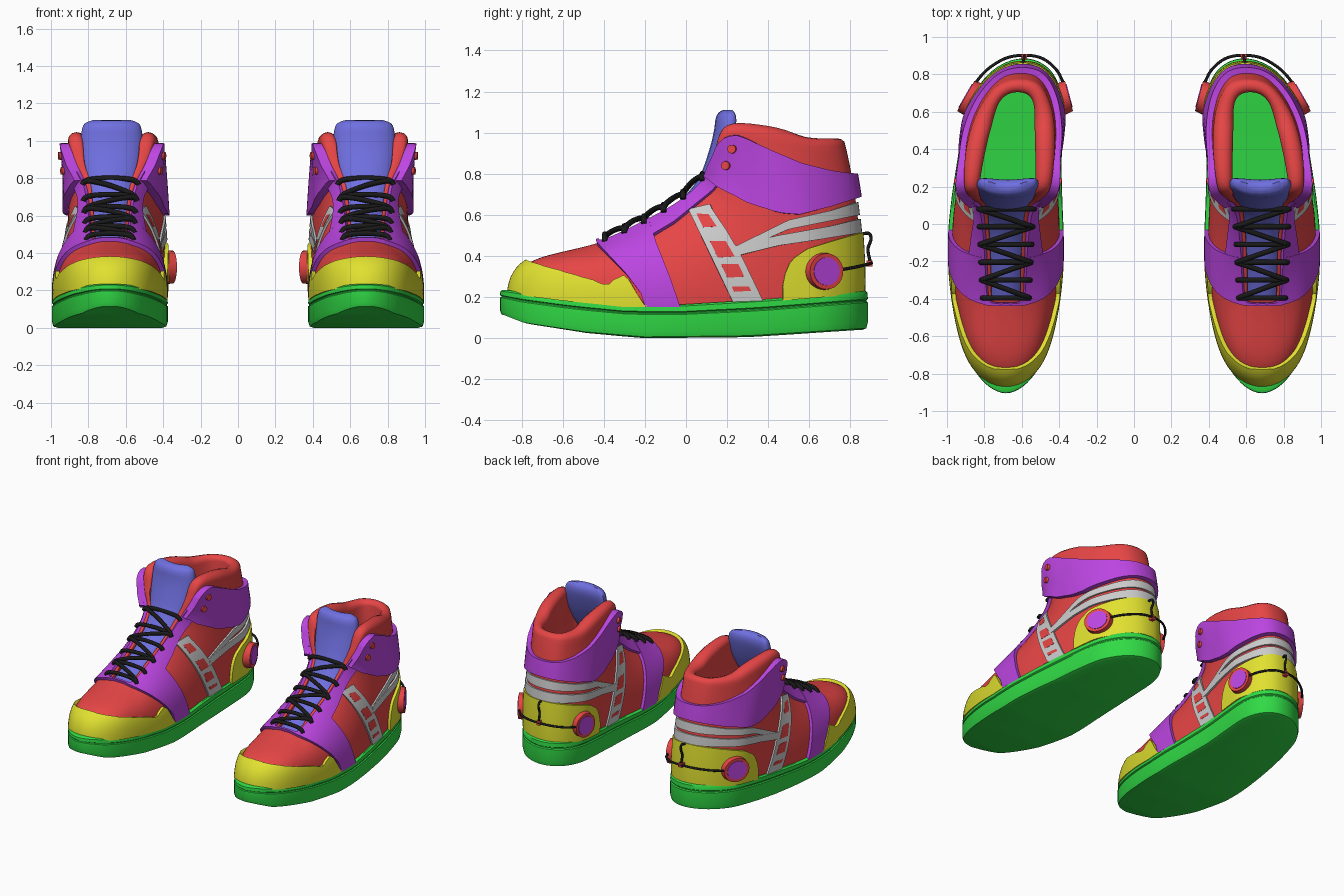
import bpy, bmesh, math
from mathutils import Vector as V, Matrix
from mathutils.bvhtree import BVHTree
from mathutils.geometry import interpolate_bezier

if "Cube" in bpy.data.objects:
    bpy.data.objects.remove(bpy.data.objects["Cube"])

COL = dict(red=(.8, .06, .06, 1), green=(.03, .7, .06, 1), yellow=(.75, .75, .03, 1),
           purple=(.5, .06, .75, 1), blue=(.16, .16, .75, 1), black=(.01, .01, .01, 1))
MATS = {}
for key, rgba in COL.items():
    MATS[key] = bpy.data.materials.new(key)
    MATS[key].diffuse_color = rgba


def cx(y):  # curved centre line of the right shoe
    return .685 - .095 * (max(0, y + .1) / .98) ** 2


def interp(poly, v):
    if v <= poly[0][0]:
        return poly[0][1]
    for (a, p), (b, q) in zip(poly, poly[1:]):
        if v <= b:
            return p + (q - p) * (v - a) / (b - a)
    return poly[-1][1]


def spline(pts, per, neg=0):  # Catmull-Rom; first `neg` columns mirror at the ends
    ghost = lambda p: [-c if k < neg else c for k, c in enumerate(p)]
    q = [ghost(pts[1])] + [list(p) for p in pts] + [ghost(pts[-2])]
    out = []
    for a, b, c, d in zip(q, q[1:], q[2:], q[3:]):
        for k in range(per):
            t = k / per
            out.append([.5 * (2 * j + (l - i) * t + (2 * i - 5 * j + 4 * l - m) * t * t
                        + (3 * j - i - 3 * l + m) * t ** 3) for i, j, l, m in zip(a, b, c, d)])
    return out + [list(pts[-1])]


def loft(rings, caps=False):
    bm = bmesh.new()
    vs = [[bm.verts.new(p) for p in r] for r in rings]
    n = len(vs[0])
    for a, b in zip(vs, vs[1:]):
        for i in range(n):
            k = (i + 1) % n
            bm.faces.new((a[i], a[k], b[k], b[i]))
    if caps:
        for r in (vs[0], vs[-1]):
            for i in range(n // 2):
                f = list(dict.fromkeys((r[i], r[i + 1], r[-(i + 1)], r[-i])))
                bm.faces.new(f if r is vs[-1] else f[::-1])
        bmesh.ops.recalc_face_normals(bm, faces=bm.faces)
    bm.normal_update()
    return bm


def add_object(name, data, colour):
    if colour:
        data.materials.append(MATS[colour])
    bpy.context.collection.objects.link(bpy.data.objects.new(name, data))


def publish(bm, name, colour):  # bend to the centre line, then make both shoes
    for v in bm.verts:
        v.co.x += cx(v.co.y)
    me = bpy.data.meshes.new("right_" + name)
    bm.to_mesh(me)
    left = me.copy()
    left.transform(Matrix.Scale(-1, 4, (1, 0, 0)))
    left.flip_normals()
    add_object("right_" + name, me, colour)
    add_object("left_" + name, left, colour)
    bm.free()


def tubes(name, colour, paths, r):
    for side, s in (("right_", 1), ("left_", -1)):
        cu = bpy.data.curves.new(side + name, 'CURVE')
        cu.dimensions, cu.bevel_depth, cu.bevel_resolution, cu.use_fill_caps = '3D', r, 2, True
        for path in paths:
            pts = spline(path, 5)
            sp = cu.splines.new('POLY')
            sp.points.add(len(pts) - 1)
            for p, (x, y, z) in zip(sp.points, pts):
                p.co = (s * (x + cx(y)), y, z, 1)
        add_object(side + name, cu, colour)


# Sole: stacked outlines between curved bottom and top lines
half = spline([(0, -.905), (.09, -.87), (.17, -.78), (.225, -.66), (.27, -.5), (.3, -.3), (.31, -.1),
               (.299, .1), (.282, .3), (.267, .5), (.24, .68), (.175, .8), (.09, .865), (0, .885)], 4, 1)
outline = half + [(-x, y) for x, y in half[-2:0:-1]]
top = [(-.9, .235), (-.6, .195), (-.3, .165), (0, .165), (.4, .19), (.87, .23)]
bot = [(-.9, .11), (-.8, .07), (-.5, .025), (-.2, 0), (.3, .005), (.87, .04)]


def inward(p):
    return V((-p.x, min(.5, max(-.3, p.y)) - p.y, 0)).normalized()


rings = []
for inset, f in ((.03, 0), (.008, .04), (0, .2), (0, .7), (.007, .73), (.007, .76), (0, .79), (.002, .95), (.012, 1), (.05, 1)):
    rings.append([])
    for x, y in outline:
        p = V((x, y, 0))
        b, t = interp(bot, y), interp(top, y)
        p += inward(p) * inset
        p.z = b + (t - b) * f
        rings[-1].append(p)
publish(loft(rings, True), "sole", "green")

# Upper stations, toe to heel: base x, top x, base y, top y, top z, edge thickness, roundness
STATIONS = [(0, 0, -.85, -.42, .465, .02, .85), (.11, .04, -.81, -.42, .465, .02, .85),
            (.195, .08, -.695, -.41, .46, .02, .82), (.25, .095, -.5, -.36, .475, .02, .7),
            (.282, .1, -.25, -.2, .555, .02, .5), (.282, .11, 0, -.03, .655, .02, .4),
            (.266, .13, .2, .09, .765, .025, .37), (.255, .185, .4, .135, .88, .045, .36),
            (.245, .23, .55, .2, 1.0, .08, .36), (.228, .237, .66, .4, .985, .105, .36),
            (.16, .2, .772, .6, .935, .1, .36), (.08, .115, .832, .74, .935, .08, .36),
            (0, 0, .848, .775, .94, .07, .36)]


def profile(row, s):
    bx, tx, by, ty, tz, w, f1 = row
    B, T = V((bx, by, .13)), V((tx, ty, tz))
    ib, it = inward(B), inward(T)
    p1, p2 = B - ib * .02, B.lerp(T, .32)
    p1.z, p2.z = .13 + f1 * (tz - .13), .13 + .75 * (tz - .13)
    pts = list(interpolate_bezier(B, p1, p2, T, 21))
    for k in range(1, 7):
        a = math.pi * k / 6
        pts.append(T + it * w * (1 - math.cos(a)) / 2 + V((0, 0, .45 * w * math.sin(a))))
    end = B + ib * .07
    end.z = .15
    pts += [pts[-1].lerp(end, .5), end]
    return [V((p.x * s, p.y, p.z)) for p in pts]


rows = spline(STATIONS, 5, 2)
columns = [profile(r, 1) for r in rows] + [profile(r, -1) for r in rows[-2:0:-1]]
upper_rings = list(zip(*columns))
publish(loft(upper_rings), "upper", "red")
skin = loft(upper_rings[:21])
bvh = BVHTree.FromBMesh(skin)
sole_line = ('z', 1, [(y, z - .012) for y, z in top])


# Overlay panels: the upper's skin trimmed by side-view lines and thickened
# cut = (axis, sign, line): 'z' keeps above (+) / below (-) z(y), 'y' keeps behind / ahead of y(z)
def panel(name, colour, t, *cuts, flare=0):
    bm = skin.copy()
    for axis, sign, line in cuts + (sole_line,):
        a, o = (2, 1) if axis == 'z' else (1, 2)
        for v in bm.verts:
            v.co[a] -= interp(line, v.co[o])
        no = V((0, 0, 0))
        no[a] = -sign
        bmesh.ops.bisect_plane(bm, geom=bm.verts[:] + bm.edges[:] + bm.faces[:], dist=1e-5,
                               plane_co=(0, 0, 0), plane_no=no, clear_outer=True)
        for v in bm.verts:
            v.co[a] += interp(line, v.co[o])
    bmesh.ops.remove_doubles(bm, verts=bm.verts, dist=.001)
    bm.normal_update()
    normals = {tuple(v.co): v.normal.copy() for v in bm.verts}
    ret = bmesh.ops.extrude_face_region(bm, geom=bm.faces[:])
    for v in ret["geom"]:
        if isinstance(v, bmesh.types.BMVert):
            lift = math.copysign(flare * max(0, .35 - v.co.y), v.co.x)
            v.co += normals.get(tuple(v.co), V((0, 0, 0))) * t + V((lift, 0, 0))
    publish(bm, name, colour)


panel("toe_cap", "yellow", .022, ('y', -1, [(0, -.19)]),
      ('z', -1, [(-.9, .39), (-.8, .375), (-.74, .355), (-.6, .32), (-.45, .28), (-.38, .25), (-.35, .28),
                 (-.31, .305), (-.28, .29), (-.24, .22), (-.2, .16)]))
panel("midfoot_band", "purple", .022,
      ('y', 1, [(.13, -.19), (.22, -.22), (.31, -.29), (.45, -.43), (.5, -.44)]),
      ('y', -1, [(.13, -.02), (.3, -.08), (.45, -.14), (.55, -.17)]))
panel("eyestay", "purple", .02, ('y', 1, [(0, -.2)]), ('y', -1, [(0, .2)]), ('z', -1, [(0, .84)]),
      ('z', 1, [(-.2, .47), (-.15, .5), (-.05, .56), (.07, .66), (.13, .71), (.2, .79)]))
panel("heel_counter", "yellow", .02, ('y', 1, [(0, .47)]),
      ('z', -1, [(.46, .2), (.48, .31), (.51, .38), (.59, .435), (.7, .47), (.9, .53)]))
panel("ankle_strap", "purple", .032,
      ('z', -1, [(.12, .86), (.16, .95), (.2, .985), (.26, .99), (.4, .92), (.55, .85), (.7, .81), (.84, .79)]),
      ('z', 1, [(.11, .79), (.16, .74), (.3, .66), (.45, .61), (.55, .6), (.7, .64), (.84, .69)]), flare=.12)

# Grey side post with windows, and two stripes running round the heel
front = [(.15, .24), (.4, .12), (.63, .01)]
back = [(.15, .39), (.4, .27), (.52, .2), (.64, .12)]
panel("side_post", None, .012, ('z', -1, [(0, .62), (.12, .65)]), ('y', 1, front), ('y', -1, back))
for k, (lo, hi) in enumerate(((.53, .6), (.38, .47), (.28, .36), (.21, .25))):
    panel(f"post_window_{k + 1}", "red", .0135, ('z', 1, [(0, lo), (.3, lo + .02)]), ('z', -1, [(0, hi)]),
          ('y', 1, [(z, y + .03) for z, y in front]), ('y', -1, [(z, y - .035) for z, y in back]))
panel("upper_stripe", None, .012, ('y', 1, [(0, .24)]),
      ('z', -1, [(.25, .45), (.5, .575), (.7, .62), (.84, .665)]),
      ('z', 1, [(.25, .42), (.5, .53), (.7, .57), (.84, .6)]))
panel("lower_stripe", None, .014, ('y', 1, [(0, .25)]),
      ('z', -1, [(.25, .45), (.45, .5), (.7, .545), (.86, .585)]),
      ('z', 1, [(.25, .4), (.45, .45), (.65, .48), (.86, .515)]))

# Tongue: y, z, half width, half thickness
path = spline([(-.43, .425, .085, .02), (-.2, .535, .095, .022), (-.03, .635, .105, .025), (.085, .76, .13, .03),
               (.15, .9, .158, .04), (.18, 1.0, .165, .045), (.19, 1.06, .16, .047),
               (.192, 1.095, .143, .035), (.192, 1.11, .1, .012)], 3)
rings = []
for i, (y, z, hw, th) in enumerate(path):
    p, q = path[max(0, i - 1)], path[min(len(path) - 1, i + 1)]
    t = V((0, q[0] - p[0], q[1] - p[1])).normalized()
    n = V((0, t.z, -t.y))
    ring = []
    for k in range(28):
        c, s = math.cos(k * math.pi / 14), math.sin(k * math.pi / 14)
        c, s = math.copysign(abs(c) ** .7, c), math.copysign(abs(s) ** .7, s)
        ring.append(V((hw * c, y, z)) + n * (th * s + .03 * c * c))
    rings.append(ring)
publish(loft(rings, True), "tongue", "blue")

# Laces: bars across the throat joined by diagonals
throat = [(-.41, .465), (-.36, .475), (-.2, .555), (-.03, .655), (.09, .765)]
laces = []
for i in range(6):
    y0 = -.385 + .095 * i
    for dy in (0, .095) if i < 5 else (0,):
        s = (-1) ** i
        cross = []
        for u, h in ((-1, .0), (-.8, .026), (0, .036), (.8, .026), (1, .0)):
            y = y0 + dy * (u + 1) / 2
            cross.append((s * u * (.125 + .05 * (y + .4)), y - .01, interp(throat, y) + h + (.004 if dy else 0)))
        laces.append(cross)
tubes("laces", "black", laces, .014)


# Round parts set on the upper's skin, on both flanks
def button(name, colour, y, z, r, lift, depth):
    loc, n, _, _ = bvh.ray_cast(V((1, y, z)), V((-1, 0, 0)))
    n = V((abs(n.x), n.y, 0)).normalized()
    bm = bmesh.new()
    for s in (1, -1):
        d, p = V((n.x * s, n.y, 0)), loc + n * lift
        m = Matrix.Translation((p.x * s, p.y, p.z)) @ d.to_track_quat('Z', 'Y').to_matrix().to_4x4()
        bmesh.ops.create_cone(bm, cap_ends=True, segments=28, radius1=r, radius2=r * .94, depth=depth, matrix=m)
    publish(bm, name, colour)


button("heel_disc", "red", .665, .325, .093, .02, .06)
button("heel_disc_face", "purple", .665, .325, .072, .024, .06)
button("strap_rivet_upper", "red", .235, .92, .022, .045, .03)
button("strap_rivet_lower", "red", .21, .84, .022, .047, .03)

# Heel cable with a small connector
tubes("heel_cable", "black", [
    [(.245, .735, .33), (.19, .82, .345), (.1, .885, .36), (0, .902, .365), (-.1, .885, .36), (-.19, .82, .345), (-.245, .735, .33)],
    [(0, .9, .36), (0, .885, .43), (0, .9, .48), (0, .89, .51), (0, .85, .505)]], .008)
bm = bmesh.new()
bmesh.ops.create_cube(bm, size=.03, matrix=Matrix.Translation((0, .893, .363)))
publish(bm, "cable_connector", "red")

# Smooth shading with crisp panel edges
for ob in bpy.context.collection.objects:
    if ob.type == 'MESH':
        ob.select_set(True)
        bpy.context.view_layer.objects.active = ob
bpy.ops.object.shade_smooth_by_angle(angle=math.radians(40))

for m in bpy.data.materials:
    if m.users and not m.is_grease_pencil:
        m.use_nodes = True
        m.node_tree.nodes["Principled BSDF"].inputs["Base Color"].default_value = m.diffuse_color
